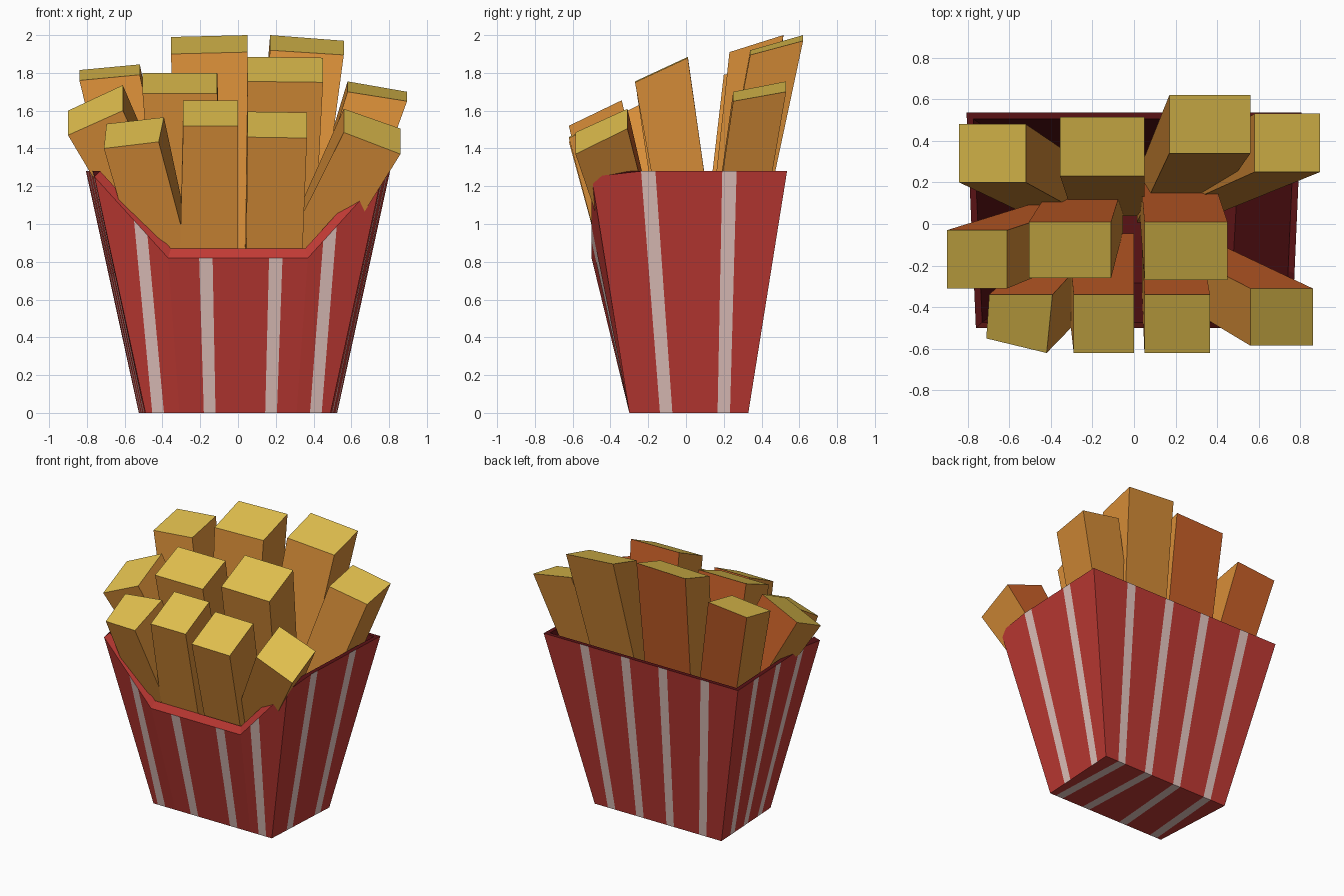
import bpy, bmesh
from mathutils import Vector

if "Cube" in bpy.data.objects:
    bpy.data.objects.remove(bpy.data.objects["Cube"])

def mat(name, hexcol):
    def lin(c):
        c /= 255
        return c / 12.92 if c <= 0.04045 else ((c + 0.055) / 1.055) ** 2.4
    m = bpy.data.materials.new(name)
    m.diffuse_color = (lin(hexcol >> 16), lin(hexcol >> 8 & 255), lin(hexcol & 255), 1)
    m.use_nodes = True
    m.node_tree.nodes["Principled BSDF"].inputs["Base Color"].default_value = m.diffuse_color
    return m

RED = mat("carton red", 0xC03A34)
PALE = mat("stripe pale", 0xE8C8C2)
DARK = mat("inside dark red", 0x5A1215)
GOLD = mat("fry golden side", 0xD88E38)
YELLOW = mat("fry yellow end", 0xE2C04E)
BURNT = mat("fry browned back", 0xC86028)

def finish(bm, name, mats):
    me = bpy.data.meshes.new(name)
    bm.to_mesh(me)
    bm.free()
    ob = bpy.data.objects.new(name, me)
    for m in mats:
        me.materials.append(m)
    bpy.context.collection.objects.link(ob)
    return ob

# ---- carton: columns (bottom point, top point) around the four walls ----
def rim_z(x):
    return 0.82 + 0.43 * max(0, abs(x) - 0.37) / 0.39

def wall(b0, b1, t0, t1, stripes, dips=()):
    """Columns along one wall; stripes = (bottom centre, top centre, half width)."""
    cols = [(b0, t0, 0)]
    for b, t, h in stripes:
        cols += [(b - h, t - h * 1.15, 1), (b + h, t + h * 1.15, 0)]
    cols += [(b, t, 0) for b, t in dips]
    cols.sort()
    return cols + [(b1, t1, 0)]

front = wall(-.49, .49, -.76, .76,
             [(-.423, -.515, .031), (-.15, -.17, .031), (.175, .2, .031), (.412, .487, .031)],
             [(-.31, -.37), (.31, .37)])
back = wall(-.525, .525, -.805, .805,
            [(-.37, -.53, .031), (-.1, -.18, .031), (.15, .13, .031), (.385, .47, .031)])
right = wall(-.30, .33, -.50, .535, [(-.105, -.2, .033), (.2, .23, .033)])
left = wall(-.30, .33, -.50, .535, [(-.16, -.27, .028), (.02, .02, .028), (.19, .3, .028)])

def side_pt(sx, yb, yt):
    fb, ft = (yb + .30) / .63, (yt + .50) / 1.035
    return (Vector((sx * (.49 + .035 * fb), yb, 0)),
            Vector((sx * (.76 + .045 * ft), yt, 1.25 + .03 * min(1, ft * 8))))

def columns():
    F = [(Vector((b, -.30, 0)), Vector((t, -.50, rim_z(t))), s) for b, t, s in front]
    B = [(Vector((b, .33, 0)), Vector((t, .535, 1.28)), s) for b, t, s in back]
    R = [(*side_pt(1, b, t), s) for b, t, s in right]
    L = [(*side_pt(-1, b, t), s) for b, t, s in left]
    return F, R, B, L

def inner(p, top):
    q = Vector((p.x * .96, p.y * .945, p.z))
    if not top:
        q.z = 0.03
    elif p.y < -.49:
        q.z += .05 - .02 * max(0, abs(p.x) - .37) / .39
    else:
        q.z = 1.28
    return q

bm = bmesh.new()
def face(pts, mi):
    f = bm.faces.new([bm.verts.new(p) for p in pts])
    f.material_index = mi

F, R, B, L = columns()
for k, (W, flip) in enumerate(((F, 0), (R, 0), (B, 1), (L, 1))):
    for (b0, t0, s), (b1, t1, _) in zip(W, W[1:]):
        i0, i1, j0, j1 = inner(b0, 0), inner(b1, 0), inner(t0, 1), inner(t1, 1)
        quads = [([b0, b1, t1, t0], s),                     # outer skin
                 ([t0, t1, j1, j0], 0 if k == 0 else 2),    # rim
                 ([j0, j1, i1, i0], 2)]                     # lining
        for q, mi in quads:
            face(q[::-1] if flip else q, mi)
# underside with the stripes running through from front to back
fb = [c for c in F if abs(abs(c[0].x) - .31) > 1e-4]
for i in range(len(fb) - 1):
    face([fb[i][0], B[i][0], B[i + 1][0], fb[i + 1][0]], fb[i][2])
# inside floor
face([inner(p, 0) for p in (F[0][0], F[-1][0], B[-1][0], B[0][0])], 2)
bmesh.ops.remove_doubles(bm, verts=bm.verts, dist=1e-5)
finish(bm, "carton", [RED, PALE, DARK])

# ---- fries: tapered, leaning bars with a tilted yellow end ----
def fry(name, x, y, zl, zr, base, scale=.85, browned=True, skew=0):
    """x, y = end extents; zl, zr = (front, back) heights at left and right; base = foot centre."""
    (x0, x1), (y0, y1) = x, y
    top = [Vector((x0, y0 + skew, zl[0])), Vector((x1, y0, zr[0])),
           Vector((x1 + skew * .4, y1, zr[1])), Vector((x0 + skew * .2, y1, zl[1]))]
    hx, hy = (x1 - x0) / 2 * scale, (y1 - y0) / 2 * scale
    bx, by, bz = base
    low = [Vector((bx + sx * hx, by + sy * hy, bz)) for sx, sy in ((-1, -1), (1, -1), (1, 1), (-1, 1))]
    m = bmesh.new()
    tv, lv = [m.verts.new(p) for p in top], [m.verts.new(p) for p in low]
    m.faces.new(tv).material_index = 1
    m.faces.new(lv[::-1])
    for i in range(4):
        j = (i + 1) % 4
        f = m.faces.new([lv[i], lv[j], tv[j], tv[i]])
        f.material_index = 2 if i == 2 and browned else 0
    finish(m, name, [GOLD, YELLOW, BURNT])

# back row
fry("fry_back_left", (-.84, -.52), (.20, .48), (1.76, 1.815), (1.79, 1.845), (-.33, .14, .25))
fry("fry_back_middle", (-.355, .05), (.23, .515), (1.90, 1.99), (1.91, 2.0), (-.12, .16, .15))
fry("fry_back_tall", (.17, .56), (.34, .62), (1.92, 2.0), (1.895, 1.97), (.17, .12, .15), .8, False)
fry("fry_back_right", (.58, .895), (.25, .53), (1.70, 1.755), (1.65, 1.70), (.27, .17, .3), .85, False)
# middle row
fry("fry_mid_left", (-.90, -.61), (-.31, -.03), (1.47, 1.60), (1.60, 1.735), (-.2, .03, .5))
fry("fry_mid_centre", (-.505, -.11), (-.26, .01), (1.69, 1.80), (1.69, 1.80), (-.22, .08, .2))
fry("fry_mid_right", (.05, .45), (-.27, .01), (1.755, 1.885), (1.75, 1.88), (.2, .13, .2))
# front row
fry("fry_front_left", (-.71, -.42), (-.62, -.34), (1.40, 1.53), (1.435, 1.565), (-.27, -.19, .35), .95, True, .07)
fry("fry_front_centre", (-.29, 0), (-.62, -.34), (1.52, 1.655), (1.52, 1.655), (-.16, -.2, .35), 1.1)
fry("fry_front_right", (.05, .365), (-.62, -.34), (1.46, 1.595), (1.455, 1.59), (.18, -.2, .35), .9)
fry("fry_front_far_right", (.56, .86), (-.585, -.31), (1.485, 1.61), (1.37, 1.505), (.19, -.17, .5))
